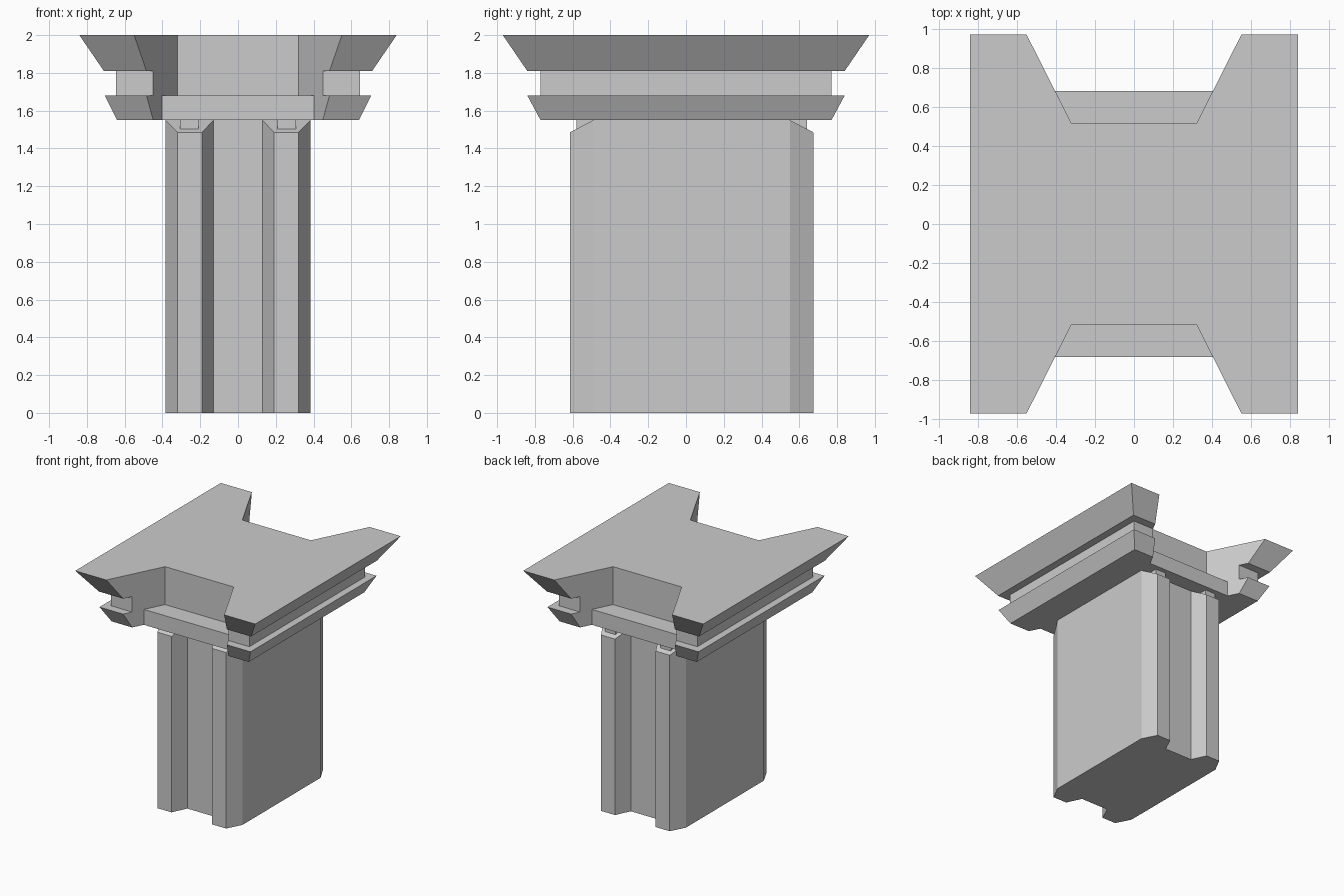
import bpy, bmesh

if "Cube" in bpy.data.objects:
    bpy.data.objects.remove(bpy.data.objects["Cube"])


def finish(name, bm):
    """Clean up a bmesh and make it an object."""
    slivers = [f for f in bm.faces if f.calc_area() < 1e-6]
    bmesh.ops.delete(bm, geom=slivers, context='FACES_ONLY')
    bmesh.ops.recalc_face_normals(bm, faces=bm.faces)
    mesh = bpy.data.meshes.new(name)
    bm.to_mesh(mesh)
    bm.free()
    obj = bpy.data.objects.new(name, mesh)
    bpy.context.collection.objects.link(obj)
    return obj


def bridge(bm, a, b):
    """Join two rings of vertices with quads."""
    for i in range(len(a)):
        j = (i + 1) % len(a)
        bm.faces.new((a[i], a[j], b[j], b[i]))


# Capital: H-shaped tiers, the notch sides all lie on one vertical plane
def notch_x(y):
    return 0.32 + (y - 0.515) * 0.23 / 0.455


def h_outline(w, d, floor):
    half = [(w, -d), (w, d), (notch_x(d), d), (notch_x(floor), floor)]
    half += [(-notch_x(floor), floor), (-notch_x(d), d)]
    return half + [(-x, -y) for x, y in half]


tiers = [  # z, half width, half depth, notch floor
    (1.55, 0.64, 0.77, 0.68),
    (1.68, 0.705, 0.84, 0.68),
    (1.68, 0.645, 0.77, 0.515),
    (1.81, 0.645, 0.77, 0.515),
    (1.81, 0.71, 0.84, 0.515),
    (2.00, 0.84, 0.97, 0.515),
]
bm = bmesh.new()
rings = [[bm.verts.new((x, y, z)) for x, y in h_outline(w, d, f)]
         for z, w, d, f in tiers]
for lower, upper in zip(rings, rings[1:]):
    bridge(bm, lower, upper)
bm.faces.new(rings[0])
bm.faces.new(rings[-1])
finish("capital", bm)

# Shaft: chamfered ribs at both ends with sloped rib tops
CY = 0.03
front = [(-0.385, -0.52, 1.55), (-0.32, -0.645, 1.485),
         (-0.19, -0.645, 1.485), (-0.13, -0.52, 1.55)]
front += [(-x, y, z) for x, y, z in reversed(front)]
outline = front + [(-x, -y, z) for x, y, z in front]
bm = bmesh.new()
base = [bm.verts.new((x, y + CY, 0)) for x, y, z in outline]
top = [bm.verts.new((x, y + CY, z)) for x, y, z in outline]
bridge(bm, base, top)
bm.faces.new(base)
bm.faces.new([v for v in top if v.co.z > 1.5])
for i in range(0, 16, 4):
    bm.faces.new(top[i:i + 4])
finish("shaft", bm)

# Small neck blocks between the rib tops and the capital
for sx, side in ((-1, "left"), (1, "right")):
    for sy, end in ((-1, "front"), (1, "back")):
        bm = bmesh.new()
        bmesh.ops.create_cube(bm, size=1)
        for v in bm.verts:
            v.co.x = sx * 0.258 + v.co.x * 0.1
            v.co.y = CY + sy * 0.56 + v.co.y * 0.1
            v.co.z = 1.525 + v.co.z * 0.05
        finish(f"neck_block_{end}_{side}", bm)
